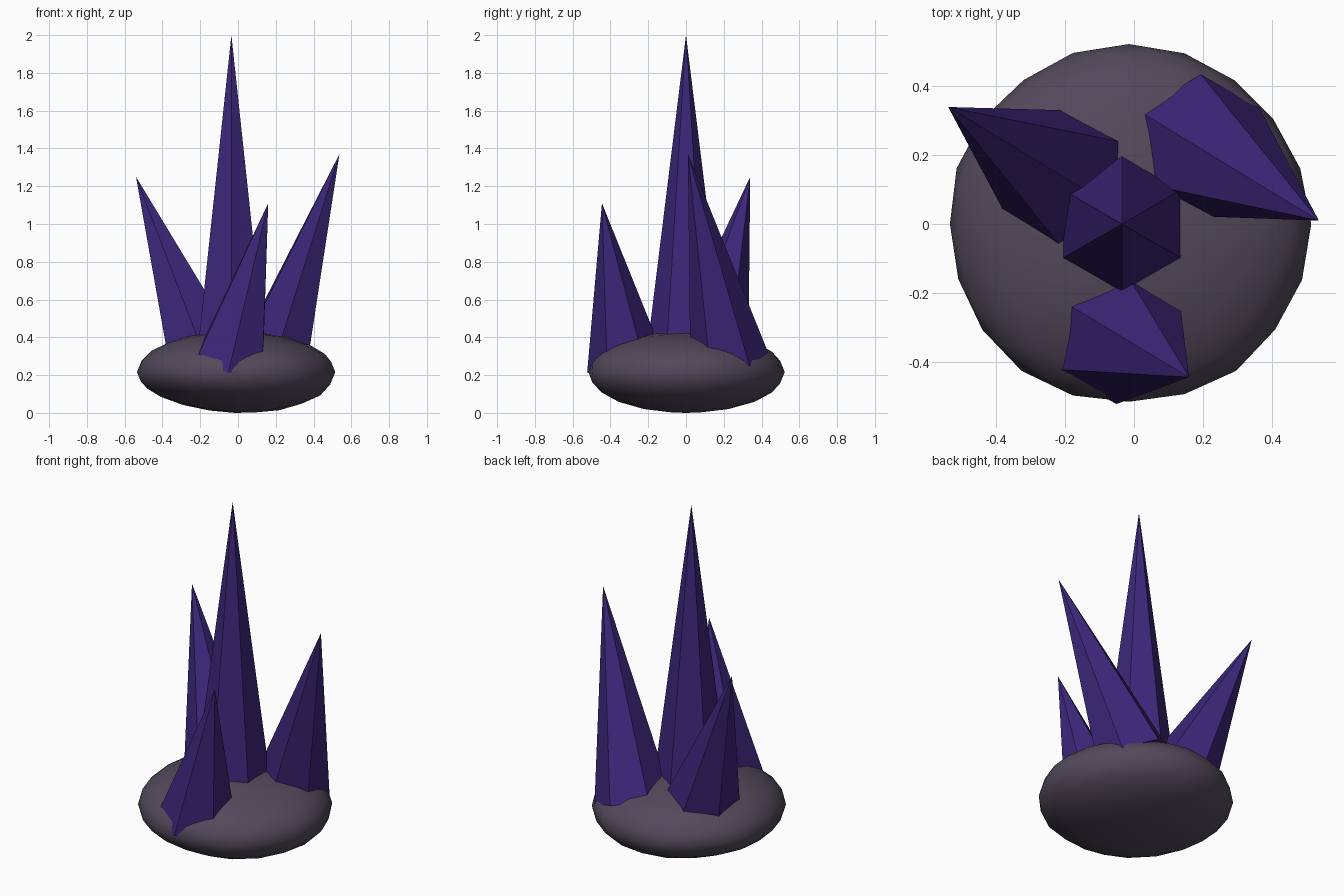
import bpy
import math
from mathutils import Vector, Matrix

if "Cube" in bpy.data.objects:
    bpy.data.objects.remove(bpy.data.objects["Cube"])


def material(name, rgb):
    m = bpy.data.materials.new(name)
    m.diffuse_color = (*rgb, 1.0)
    m.use_nodes = True
    m.node_tree.nodes["Principled BSDF"].inputs["Base Color"].default_value = m.diffuse_color
    return m


stone = material("dusky stone", (0.085, 0.067, 0.105))
crystal = material("deep violet", (0.045, 0.02, 0.195))

# Flattened boulder, slightly lopsided underneath
bpy.ops.mesh.primitive_ico_sphere_add(subdivisions=3, radius=1)
rock = bpy.context.object
rock.name = "rock_base"
for v in rock.data.vertices:
    x, y, z = v.co
    lump = 0.012 * math.sin(5 * x + 2 * y) * math.sin(4 * y - 1)
    sag = -0.022 * x if z < 0 else 0.0
    v.co = (-0.015 + 0.525 * x * (1 + lump), 0.522 * y * (1 + lump),
            0.222 + 0.216 * z + sag * -z)
low = min(v.co.z for v in rock.data.vertices)
for v in rock.data.vertices:
    v.co.z -= low
rock.data.materials.append(stone)
bpy.ops.object.shade_smooth()


# Six-sided crystal hanging from its tip along an axis into the rock
def spike(name, tip, axis, length, radius=0.21):
    bpy.ops.mesh.primitive_cone_add(vertices=6, radius1=radius, radius2=0,
                                    depth=length)
    ob = bpy.context.object
    ob.name = name
    tip, up = Vector(tip), -Vector(axis).normalized()
    turn = Vector((0, 0, 1)).rotation_difference(up).to_matrix().to_4x4()
    ob.data.transform(Matrix.Translation(tip) @ turn
                      @ Matrix.Translation((0, 0, -length / 2)))
    ob.data.materials.append(crystal)


spike("centre_spike", (-0.035, 0, 2.0), (0, 0, -1), 1.70)
spike("right_spike", (0.537, 0.01, 1.37), (-0.300, 0.188, -0.936), 1.165)
spike("left_spike", (-0.54, 0.34, 1.25), (0.341, -0.211, -0.916), 1.02)
spike("front_spike", (0.16, -0.445, 1.11), (-0.231, 0.144, -0.963), 0.90)
